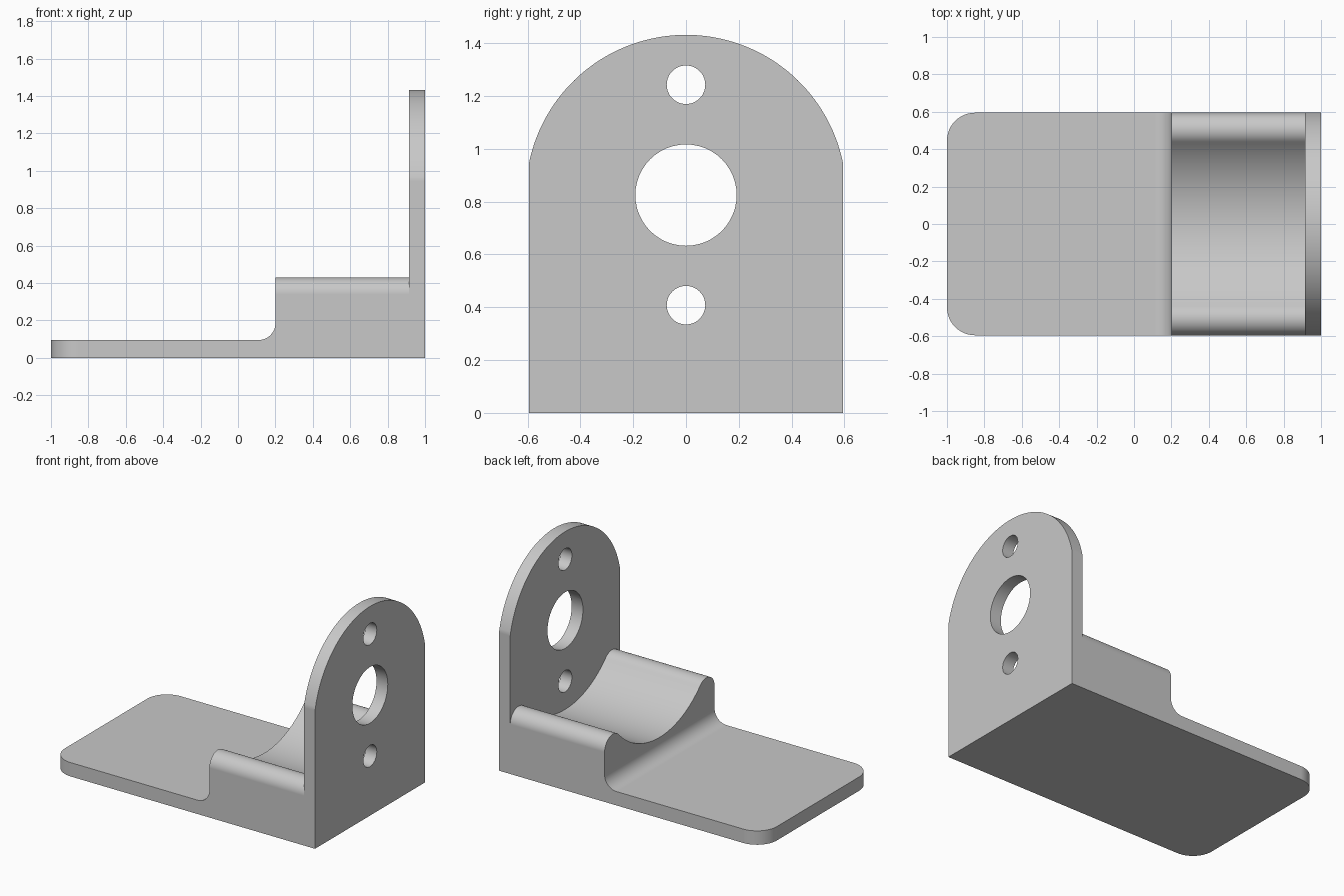
import bpy, bmesh
from math import sin, cos, pi, atan2, asin, radians
from mathutils import Vector

cube = bpy.data.objects.get("Cube")
if cube:
    bpy.data.objects.remove(cube, do_unlink=True)

HALF_W = 0.595            # half of the bracket width
BASE_T = 0.095            # base plate thickness
BLOCK_X, WALL_X = 0.2, 0.915
AXIS_Z = 0.825            # axis shared by bore, arch and saddle
ARCH_R = 0.607
TIP_R, TIP_TOP = 0.09, 0.43

grey = bpy.data.materials.new("light grey")
grey.use_nodes = True
colour = (0.58, 0.58, 0.58, 1)
grey.diffuse_color = colour
grey.node_tree.nodes["Principled BSDF"].inputs["Base Color"].default_value = colour


def arc(u, v, r, start, end, steps):
    """Points along a circular arc, angles in radians."""
    angles = [start + (end - start) * i / steps for i in range(steps + 1)]
    return [(u + r * cos(a), v + r * sin(a)) for a in angles]


def extrude(name, points, axis, lo, hi):
    """Prism from a closed profile; axis 'x' reads (y, z), axis 'y' reads (x, z)."""
    place = (lambda u, v, d: (d, u, v)) if axis == "x" else (lambda u, v, d: (u, d, v))
    bm = bmesh.new()
    face = bm.faces.new([bm.verts.new(place(u, v, lo)) for u, v in points])
    made = bmesh.ops.extrude_face_region(bm, geom=[face])["geom"]
    bmesh.ops.translate(bm, vec=Vector(place(0, 0, hi - lo)),
                        verts=[g for g in made if isinstance(g, bmesh.types.BMVert)])
    bmesh.ops.recalc_face_normals(bm, faces=bm.faces)
    mesh = bpy.data.meshes.new(name)
    bm.to_mesh(mesh)
    bm.free()
    mesh.materials.append(grey)
    obj = bpy.data.objects.new(name, mesh)
    bpy.context.collection.objects.link(obj)
    return obj


# Body: base, inner fillet, block and upright wall as one side profile
side = [(-1, 0), (1, 0), (1, 1.5), (WALL_X, 1.5), (WALL_X, 0.5), (BLOCK_X, 0.5)]
side += arc(BLOCK_X - 0.09, BASE_T + 0.09, 0.09, 0, -pi / 2, 12)
side += [(-1, BASE_T)]
body = extrude("motor_bracket", side, "y", -HALF_W, HALF_W)

# Rounded corners at the free end of the base
bm = bmesh.new()
bm.from_mesh(body.data)
corners = [e for e in bm.edges if all(v.co.x < -0.99 for v in e.verts)
           and abs(e.verts[0].co.z - e.verts[1].co.z) > 0.05]
bmesh.ops.bevel(bm, geom=corners, offset=0.15, segments=12, profile=0.5, affect="EDGES")
bm.to_mesh(body.data)
bm.free()

# Saddle cutter: rounded rims tangent to a trough around the axis
tip_y, tip_z = HALF_W - TIP_R, TIP_TOP - TIP_R
lean = atan2(AXIS_Z - tip_z, tip_y)
saddle_r = Vector((tip_y, AXIS_Z - tip_z)).length - TIP_R
saddle = [(0.7, 0.9), (0.7, tip_z)]
saddle += arc(tip_y, tip_z, TIP_R, 0, pi - lean, 16)
saddle += arc(0, AXIS_Z, saddle_r, -lean, lean - pi, 48)[1:-1]
saddle += arc(-tip_y, tip_z, TIP_R, lean, pi, 16)
saddle += [(-0.7, tip_z), (-0.7, 0.9)]

# Arch cutter: everything above the round top of the wall
a = asin((0.945 - AXIS_Z) / ARCH_R)
arch = [(0.7, 1.6), (0.7, 0.945), (HALF_W, 0.945)]
arch += arc(0, AXIS_Z, ARCH_R, a, pi - a, 64)[1:-1]
arch += [(-HALF_W, 0.945), (-0.7, 0.945), (-0.7, 1.6)]

cutters = [extrude("saddle_cutter", saddle, "x", 0.1, WALL_X),
           extrude("arch_cutter", arch, "x", 0.8, 1.1)]

# Bore and two screw holes through the wall
for name, z, r in (("bore", AXIS_Z, 0.192), ("upper_screw", 1.243, 0.073),
                   ("lower_screw", 0.408, 0.073)):
    ring = arc(0, z, r, 0, 2 * pi, 48)[:-1]
    cutters.append(extrude(name + "_cutter", ring, "x", 0.8, 1.1))

bpy.ops.object.select_all(action="DESELECT")
body.select_set(True)
bpy.context.view_layer.objects.active = body
for cutter in cutters:
    cutter.hide_render = True
    cut = body.modifiers.new(cutter.name, "BOOLEAN")
    cut.operation, cut.solver, cut.object = "DIFFERENCE", "EXACT", cutter
    bpy.ops.object.modifier_apply(modifier=cut.name)
    bpy.data.objects.remove(cutter, do_unlink=True)

# Smooth curved faces, crisp corners, flat faces kept flat
bpy.ops.object.shade_smooth_by_angle(angle=radians(30))
weighted = body.modifiers.new("flat_face_normals", "WEIGHTED_NORMAL")
weighted.keep_sharp = True
